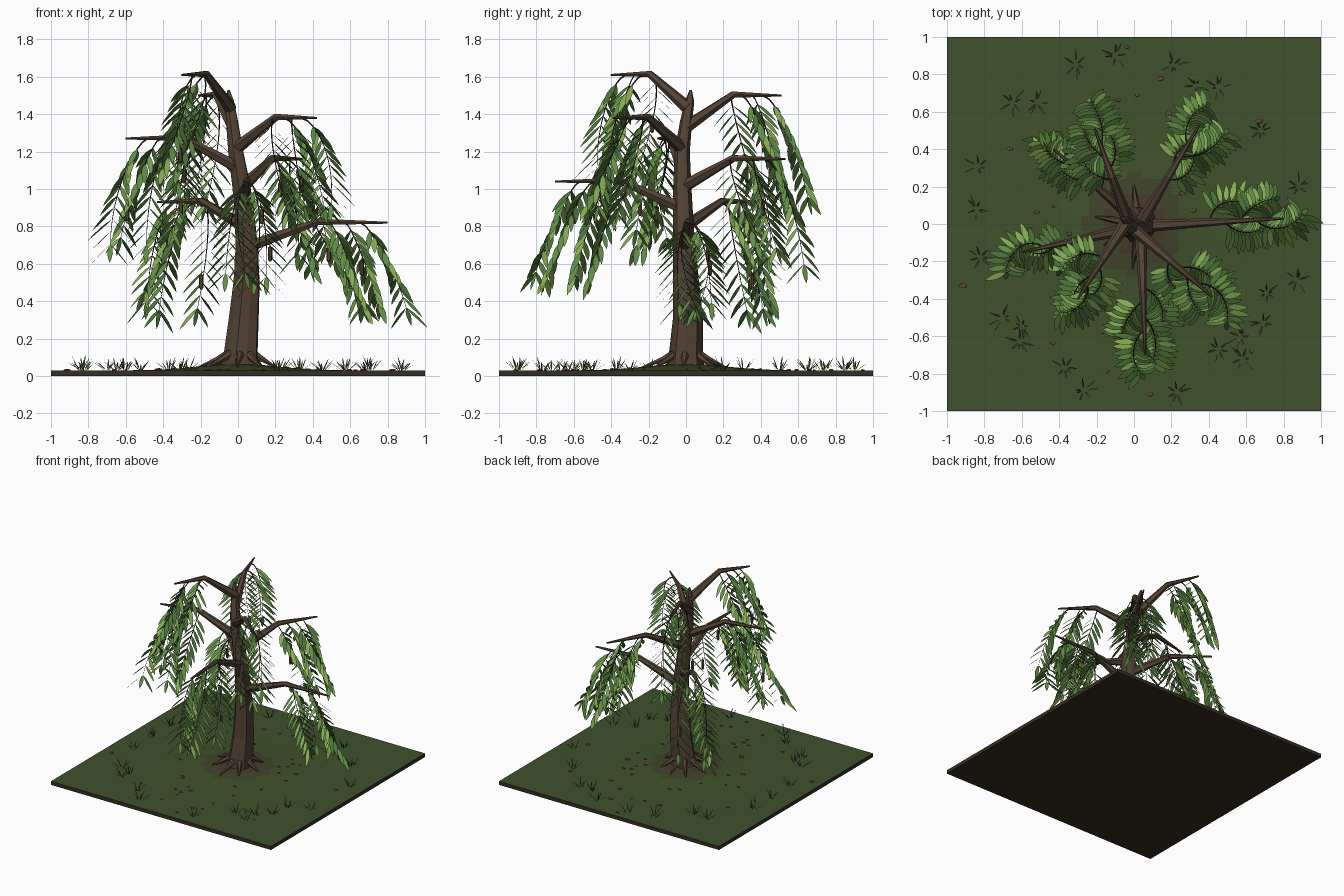
import bpy, bmesh, math, random
from mathutils import Vector as V

if "Cube" in bpy.data.objects:
    bpy.data.objects.remove(bpy.data.objects["Cube"])

R = random.Random(7)
UP = V((0, 0, 1))


def mat(name, rgb):
    m = bpy.data.materials.new(name)
    m.diffuse_color = (*rgb, 1)
    m.use_nodes = True
    m.node_tree.nodes["Principled BSDF"].inputs["Base Color"].default_value = m.diffuse_color
    return m


BARK = mat("bark", (.09, .056, .035))
TWIG = mat("twig", (.035, .03, .015))
CATKIN = mat("catkin", (.10, .07, .03))
SOIL = mat("soil", (.06, .042, .022))
SOIL_MIX = mat("soil_grass", (.053, .058, .023))
GRASS = mat("turf", (.05, .085, .024))
SIDE = mat("earth_side", (.035, .026, .016))
BLADE = mat("grass_blade", (.07, .13, .04))
PEBBLE = mat("pebble", (.13, .075, .045))
LEAVES = [mat("leaf_dark", (.07, .17, .04)), mat("leaf_mid", (.12, .28, .06)),
          mat("leaf_light", (.24, .42, .09))]


def finish(bm, name, mats):
    me = bpy.data.meshes.new(name)
    bm.to_mesh(me)
    bm.free()
    for m in mats:
        me.materials.append(m)
    ob = bpy.data.objects.new(name, me)
    bpy.context.collection.objects.link(ob)
    return ob


def tube(bm, pts, radii, sides, ridge=0):
    """Tapered flat-sided tube along a path, optionally with bark ridges."""
    pts = [V(p) for p in pts]
    rings = []
    for i, p in enumerate(pts):
        t = (pts[min(i + 1, len(pts) - 1)] - pts[max(i - 1, 0)]).normalized()
        a = t.cross(UP if abs(t.z) < .9 else V((0, 1, 0))).normalized()
        b = t.cross(a)
        ring = []
        for k in range(sides):
            w = math.tau * k / sides
            r = radii[i] * (1 + ridge * (-1) ** k)
            ring.append(bm.verts.new(p + (a * math.cos(w) + b * math.sin(w)) * r))
        rings.append(ring)
    for r0, r1 in zip(rings, rings[1:]):
        for k in range(sides):
            n = (k + 1) % sides
            bm.faces.new((r0[k], r0[n], r1[n], r1[k]))
    bm.faces.new(rings[0][::-1])
    bm.faces.new(rings[-1])


def leaf(bm, base, d, wide, length, width, mi):
    """Lance-shaped blade, one flat face turned upwards."""
    prof = [(0, 0), (.25, .8), (.5, 1), (.8, .6), (1, 0), (.8, -.6), (.5, -1), (.25, -.8)]
    f = bm.faces.new([bm.verts.new(base + d * length * u + wide * width * .5 * w
                                   - UP * length * .08 * u * u) for u, w in prof])
    f.material_index = mi
    f.normal_update()
    if f.normal.z < 0:
        f.normal_flip()


def ground_z(x, y):
    return .03 + .035 * math.exp(-(x * x + y * y) / .09)


# ground slab with a low mound and bare soil around the trunk
bm = bmesh.new()
bmesh.ops.create_grid(bm, x_segments=50, y_segments=50, size=1)
for v in bm.verts:
    v.co.z = ground_z(v.co.x, v.co.y)
for f in bm.faces:
    r = f.calc_center_median().length
    f.material_index = 2 if r < .18 else 1 if r < .27 else 0
rim = [e for e in bm.edges if e.is_boundary]
new = bmesh.ops.extrude_edge_only(bm, edges=rim)["geom"]
for g in new:
    if isinstance(g, bmesh.types.BMVert):
        g.co.z = 0
    elif isinstance(g, bmesh.types.BMFace):
        g.material_index = 3
bottom = bm.faces.new([bm.verts.new((x, y, 0)) for x, y in ((-1, -1), (-1, 1), (1, 1), (1, -1))])
bottom.material_index = 3
bmesh.ops.remove_doubles(bm, verts=bm.verts, dist=1e-5)
finish(bm, "ground", [GRASS, SOIL_MIX, SOIL, SIDE])

# trunk
trunk = [(.015, 0, .03), (.02, 0, .12), (.035, .01, .3), (.05, .0, .5), (.05, -.01, .68),
         (.04, -.015, .85), (.02, -.02, 1.02), (-.01, -.02, 1.2), (-.03, 0, 1.36),
         (-.045, .02, 1.47), (-.05, .025, 1.53)]
bm = bmesh.new()
tube(bm, trunk, [.1, .09, .08, .07, .06, .053, .048, .04, .032, .024, .006], 10, .06)
finish(bm, "trunk", [BARK])

# roots
bm = bmesh.new()
for i in range(8):
    a = math.tau * i / 8 + R.uniform(-.2, .2)
    d, n = V((math.cos(a), math.sin(a), 0)), R.uniform(.2, .25)
    tube(bm, [d * .05 + V((.015, 0, .13)), d * .12 + V((.01, 0, .09)), d * n + V((0, 0, .045))],
         [.026, .017, .004], 6)
finish(bm, "roots", [BARK])


def trunk_at(z):
    for p, q in zip(trunk, trunk[1:]):
        if p[2] <= z <= q[2]:
            return V(p).lerp(V(q), (z - p[2]) / (q[2] - p[2]))
    return V(trunk[-1])


# branches: tip x, tip y, height; each rises to an elbow then runs level
branches = [(.80, .03, .82), (-.43, .40, .93), (.06, -.70, 1.04), (.35, .53, 1.16),
            (-.60, -.15, 1.27), (.42, -.39, 1.38), (-.21, .51, 1.50), (-.30, -.40, 1.61)]
bb, bt, bl, bc = (bmesh.new() for _ in range(4))
for i, (x, y, z) in enumerate(branches):
    start = trunk_at(z - .13 - .007 * i)
    tip = V((x, y, z))
    elbow = V((start.x + (x - start.x) * .5, start.y + (y - start.y) * .5, z + .005))
    tube(bb, [start, elbow, tip], [.035, .02, .006], 6)
    az = math.atan2(y - start.y, x - start.x)
    # weeping strands with feathered leaves
    for k, f in enumerate((-.06, .15, .38, .6)):
        p = elbow.lerp(tip, f)
        turn = (-1) ** (k + i)
        a = az + turn * (R.uniform(1.1, 1.5) if k == 0 else R.uniform(.4, 1.1))
        reach, drop = R.uniform(.19, .27), R.uniform(.46, .58)
        if z < .9:
            drop = R.uniform(.42, .5)
        path, heads = [], []
        curl = -turn * R.uniform(.3, 1.2)
        for j in range(12):
            s = j / 11
            h = V((math.cos(a + curl * s), math.sin(a + curl * s), 0))
            heads.append(h)
            path.append(p + h * reach * s ** .8 - UP * drop * s ** 1.35)
        tube(bt, path, [.0045 - .0003 * j for j in range(12)], 4)
        for j in range(2, 12):
            t = (path[j] - path[j - 1]).normalized()
            h = V((math.cos(a + curl * j / 5.5), math.sin(a + curl * j / 5.5), 0))
            side = UP.cross(h)
            for q in (-1, 1):
                d = (side * q * R.uniform(.65, .85) + t * .45 - UP * .28).normalized()
                wide = (h + UP * .1).cross(d).cross(d).normalized()
                mi = R.choices((0, 1, 2), (3, 4, 3))[0]
                leaf(bl, path[j], d, wide, R.uniform(.12, .17), R.uniform(.03, .038), mi)
        leaf(bl, path[-1], (path[-1] - path[-2]).normalized(), side, .1, .03, 1)
        # catkins
        if k % 2 == 0:
            c = path[R.choice((4, 6, 8))] + side * .02
            tube(bc, [c, c - UP * .02, c - UP * .025, c - UP * .09, c - UP * .1],
                 [.002, .003, .012, .012, .005], 6)
finish(bb, "branches", [BARK])
finish(bt, "weeping_strands", [TWIG])
finish(bl, "leaves", LEAVES)
finish(bc, "catkins", [CATKIN])

# grass tufts
tufts = [(-.31, .85), (-.1, .9), (.21, .85), (.33, .74), (.45, .73), (.68, .5), (-.65, .65),
         (-.52, .65), (-.83, .31), (-.84, .08), (-.82, -.18), (-.7, -.5), (-.6, -.55),
         (-.61, -.63), (-.37, -.77), (-.27, -.89), (.23, -.9), (.45, -.67), (.58, -.72),
         (.57, -.6), (.71, -.37), (.87, -.3), (.69, -.53), (.88, .2)]
bm = bmesh.new()
for x, y in tufts:
    for k in range(7):
        a = math.tau * k / 7 + R.uniform(-.4, .4)
        h = V((math.cos(a), math.sin(a), 0))
        leaf(bm, V((x, y, .028)) + h * .012, (h * R.uniform(.3, 1.5) + UP).normalized(),
             UP.cross(h), R.uniform(.06, .1), .008, 0)
finish(bm, "grass_tufts", [BLADE])

# scattered pebbles
bm = bmesh.new()
for i in range(45):
    a, r = R.uniform(0, math.tau), R.uniform(.3, .98)
    x, y = r * math.cos(a), r * math.sin(a)
    made = bmesh.ops.create_icosphere(bm, subdivisions=1, radius=R.uniform(.01, .019))["verts"]
    bmesh.ops.scale(bm, vec=(1.2, .8, .4), verts=made)
    bmesh.ops.translate(bm, vec=(x, y, ground_z(x, y) + .002), verts=made)
finish(bm, "pebbles", [PEBBLE])
